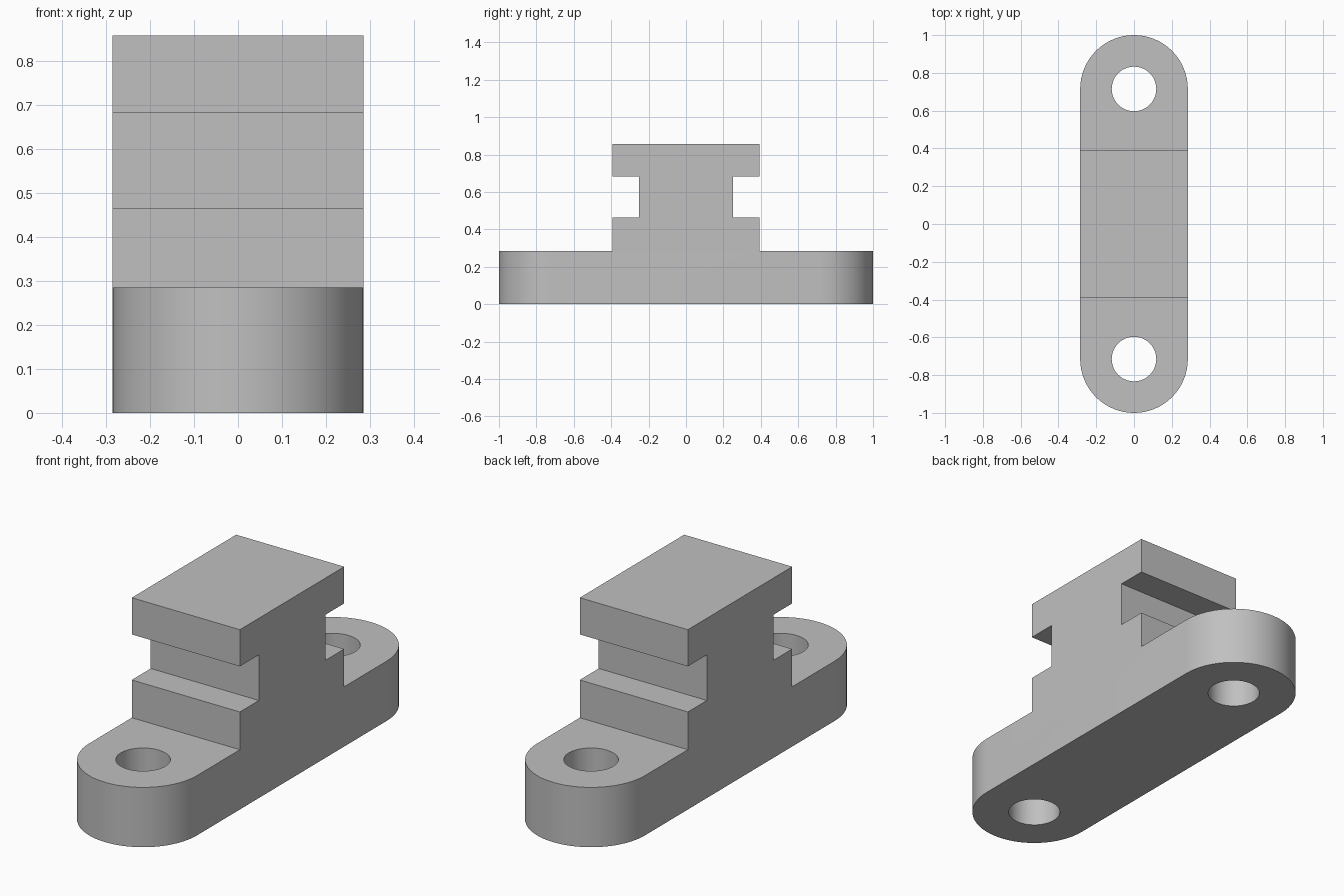
import bpy
import bmesh
from math import cos, sin, pi, radians
from mathutils import Vector

cube = bpy.data.objects.get("Cube")
if cube:
    bpy.data.objects.remove(cube, do_unlink=True)

R = 0.285            # half width and end radius
END = 1 - R          # centre of each rounded end
HOLE = 0.118
BASE, LEDGE, NECK, TOP = 0.285, 0.465, 0.682, 0.857

grey = bpy.data.materials.new("plain grey")
grey.use_nodes = True
colour = (0.53, 0.53, 0.53, 1)
grey.diffuse_color = colour
grey.node_tree.nodes["Principled BSDF"].inputs["Base Color"].default_value = colour


def prism(name, outline, sweep):
    """Extrude a closed outline of 3D points along a vector."""
    bm = bmesh.new()
    face = bm.faces.new([bm.verts.new(p) for p in outline])
    grown = bmesh.ops.extrude_face_region(bm, geom=[face], use_keep_orig=True)
    moved = [v for v in grown["geom"] if isinstance(v, bmesh.types.BMVert)]
    bmesh.ops.translate(bm, verts=moved, vec=Vector(sweep))
    bmesh.ops.recalc_face_normals(bm, faces=bm.faces)
    mesh = bpy.data.meshes.new(name)
    bm.to_mesh(mesh)
    bm.free()
    mesh.materials.append(grey)
    obj = bpy.data.objects.new(name, mesh)
    bpy.context.collection.objects.link(obj)
    return obj


def arc(y, radius, start, sweep, steps):
    return [(radius * cos(start + sweep * i / steps),
             y + radius * sin(start + sweep * i / steps), -0.1)
            for i in range(steps + 1)]


# Stepped side profile, mirrored front to back and swept across the width
half = [(1.1, 0), (1.1, BASE), (0.393, BASE), (0.393, LEDGE),
        (0.25, LEDGE), (0.25, NECK), (0.393, NECK), (0.393, TOP)]
profile = half + [(-y, z) for y, z in reversed(half)]
block = prism("clamp_block", [(-0.4, y, z) for y, z in profile], (0.8, 0, 0))

# Plan outline with rounded ends, and the two bolt holes
plan = arc(END, R, 0, pi, 32) + arc(-END, R, pi, pi, 32)
tools = [(prism("plan_cutter", plan, (0, 0, 1.2)), "INTERSECT")]
for name, side in (("front_hole_cutter", -1), ("back_hole_cutter", 1)):
    circle = arc(side * END, HOLE, 0, 2 * pi, 48)[:-1]
    tools.append((prism(name, circle, (0, 0, 1.2)), "DIFFERENCE"))

# Cut the block and discard the cutters
bpy.ops.object.select_all(action="DESELECT")
block.select_set(True)
bpy.context.view_layer.objects.active = block
for tool, operation in tools:
    tool.hide_render = True
    mod = block.modifiers.new(tool.name, "BOOLEAN")
    mod.operation = operation
    mod.solver = "EXACT"
    mod.object = tool
    bpy.ops.object.modifier_apply(modifier=mod.name)
    bpy.data.objects.remove(tool, do_unlink=True)

bpy.ops.object.shade_smooth_by_angle(angle=radians(30))
